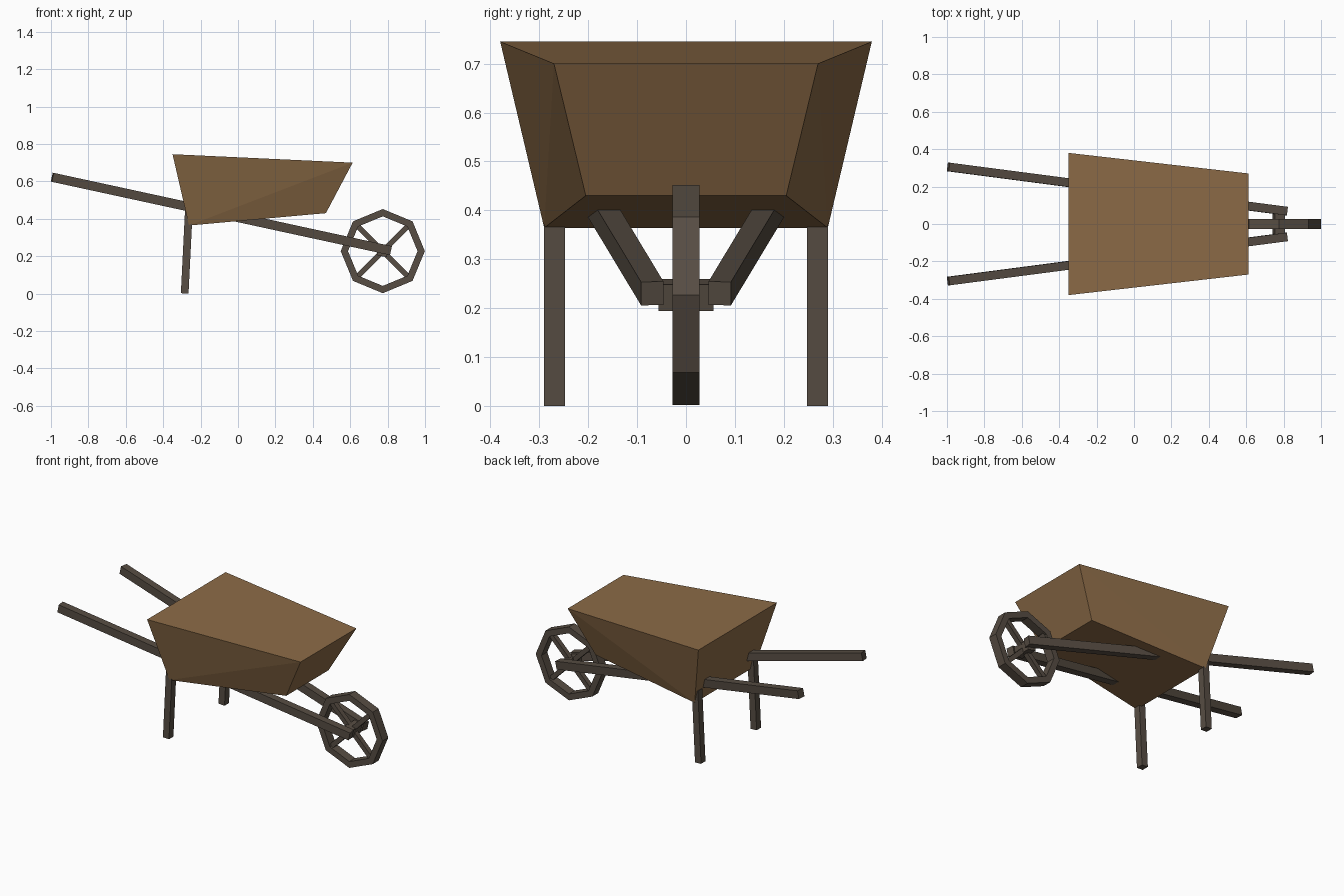
import bpy, bmesh, math
from mathutils import Vector, Matrix

if "Cube" in bpy.data.objects:
    bpy.data.objects.remove(bpy.data.objects["Cube"])


def material(name, rgb):
    m = bpy.data.materials.new(name)
    m.diffuse_color = (*rgb, 1)
    m.use_nodes = True
    m.node_tree.nodes["Principled BSDF"].inputs["Base Color"].default_value = m.diffuse_color
    return m


tray_wood = material("tray_wood", (0.262, 0.147, 0.063))
dark_wood = material("dark_wood", (0.095, 0.074, 0.056))


def finish(name, bm, mat):
    bmesh.ops.recalc_face_normals(bm, faces=bm.faces)
    mesh = bpy.data.meshes.new(name)
    bm.to_mesh(mesh)
    bm.free()
    mesh.materials.append(mat)
    obj = bpy.data.objects.new(name, mesh)
    bpy.context.collection.objects.link(obj)
    return obj


def beam(name, a, b, width, height, side=(0, 1, 0)):
    """Square-ended timber from a to b; width runs along the side direction."""
    a, b = Vector(a), Vector(b)
    d = (b - a).normalized()
    s = Vector(side)
    s = (s - d * s.dot(d)).normalized()
    u = d.cross(s)
    rot = Matrix((d, s, u)).transposed().to_4x4()
    bm = bmesh.new()
    bmesh.ops.create_cube(bm, size=1)
    bm.transform(Matrix.Translation((a + b) / 2) @ rot
                 @ Matrix.Diagonal(((b - a).length, width, height, 1)))
    return finish(name, bm, dark_wood)


# Tray: tapered solid, its twisted sides split from low back to high front
bm = bmesh.new()
corners = {"back_top": (-0.35, 0.38, 0.745), "front_top": (0.613, 0.27, 0.70),
           "back_low": (-0.262, 0.29, 0.364), "front_low": (0.47, 0.205, 0.43)}
L, R = ({k: bm.verts.new((x, y * s, z)) for k, (x, y, z) in corners.items()}
        for s in (1, -1))
for p, q in (("back_top", "front_top"), ("front_top", "front_low"),
             ("front_low", "back_low"), ("back_low", "back_top")):
    bm.faces.new((L[p], L[q], R[q], R[p]))
for v in (L, R):
    bm.faces.new((v["back_low"], v["front_top"], v["back_top"]))
    bm.faces.new((v["back_low"], v["front_low"], v["front_top"]))
finish("tray", bm, tray_wood)

# Handles and legs on both sides
for s, tag in ((1, "left"), (-1, "right")):
    beam("handle_" + tag, (-0.993, 0.305 * s, 0.622), (0.815, 0.069 * s, 0.23), 0.046, 0.049)
    beam("leg_" + tag, (-0.285, 0.269 * s, 0.001), (-0.263, 0.269 * s, 0.44), 0.043, 0.041)

# Wheel rim: eight-sided ring
cx, cz, half = 0.774, 0.227, 0.028
bm = bmesh.new()
rings = []
for i in range(8):
    a = i * math.pi / 4
    rings.append([bm.verts.new((cx + r * math.cos(a), y, cz + r * math.sin(a)))
                  for r, y in ((0.225, -half), (0.225, half), (0.186, half), (0.186, -half))])
for i in range(8):
    p, q = rings[i], rings[(i + 1) % 8]
    for j in range(4):
        k = (j + 1) % 4
        bm.faces.new((p[j], p[k], q[k], q[j]))
finish("wheel_rim", bm, dark_wood)

# Crossed spokes
for s, tag in ((1, "rising"), (-1, "falling")):
    d = 0.138
    beam("spoke_" + tag, (cx - d, 0, cz - d * s), (cx + d, 0, cz + d * s), 0.03, 0.028)

# Axle block between the handles, tilted with them
beam("axle", (cx - 0.027, 0, cz + 0.006), (cx + 0.027, 0, cz - 0.006), 0.112, 0.055)
